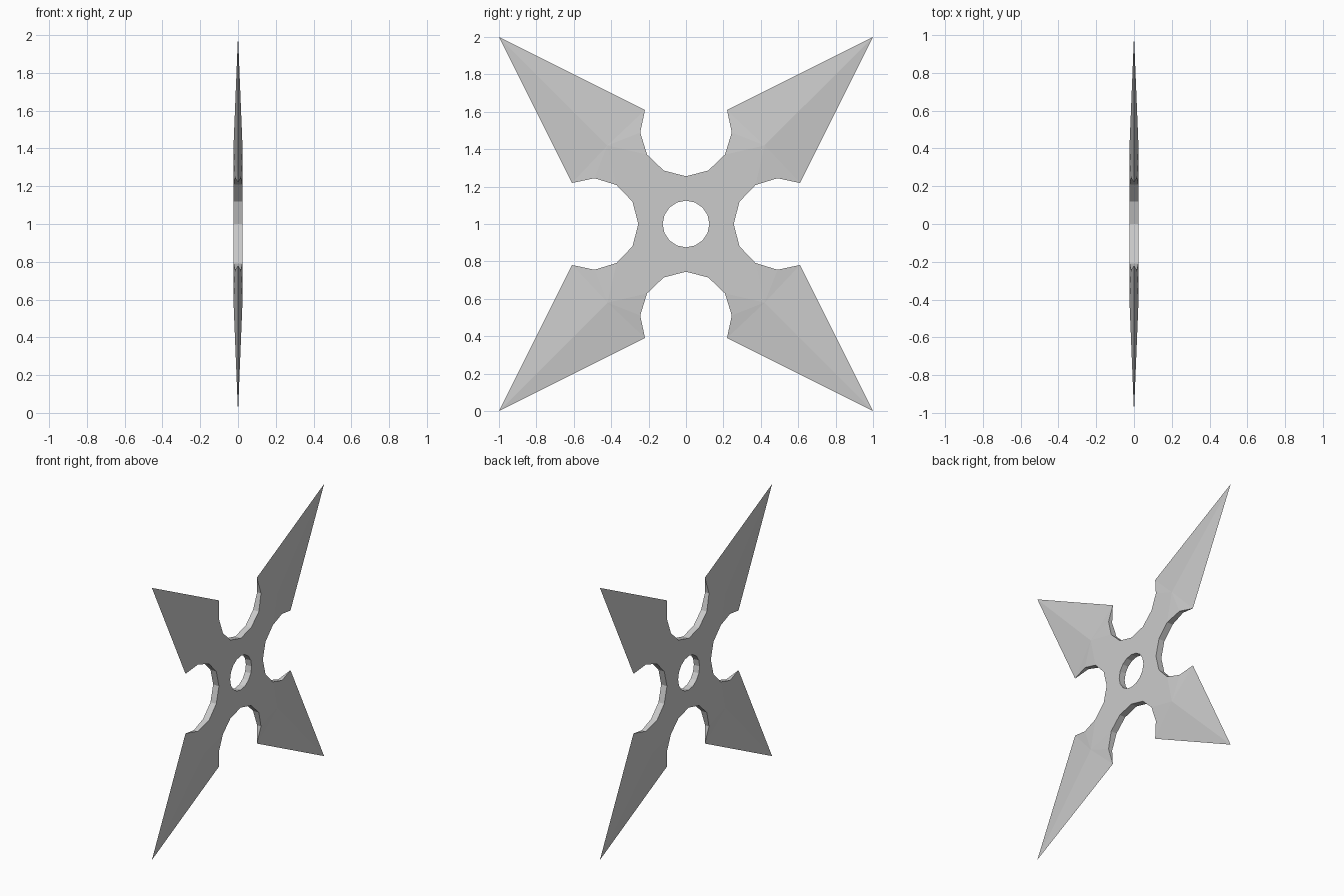
import bpy, bmesh
from math import sin, cos, radians, pi
from mathutils import Vector

if "Cube" in bpy.data.objects:
    bpy.data.objects.remove(bpy.data.objects["Cube"])

HALF = 0.0235        # half thickness of the flat hub
NOTCH_R = 0.245      # round notch between two blades, centred 0.5 from the hub
HOLE_R = 0.125

# One eighth of the outline, from notch bottom to blade diagonal: (y, z, half thickness)
def arc_point(i):
    a = radians(270 + 116.57 * i / 4)
    y, z = NOTCH_R * cos(a), 0.5 + NOTCH_R * sin(a)
    bevel = 0.5 + 0.5 * y - z                  # distance inside the sharp blade edge
    h = HALF * min(1, max(0, bevel / 0.2))
    return (y, z, 0 if i == 4 else h)

arc = [arc_point(i) for i in range(5)]
tip = (1, 1, 0)
ridge = (0.42, 0.42, HALF)
neck = (0.22, 0.22, HALF)
hole = [(HOLE_R * sin(t * pi / 8), HOLE_R * cos(t * pi / 8), HALF) for t in range(3)]

faces = [
    (tip, arc[4], ridge),
    (ridge, arc[4], arc[3]),
    (ridge, arc[3], arc[2]),
    (ridge, arc[2], neck),
    (neck, arc[2], arc[1]),
    (neck, arc[1], arc[0]),
    (neck, arc[0], hole[0], hole[1]),
    (neck, hole[1], hole[2]),
]
walls = list(zip(arc, arc[1:])) + list(zip(hole, hole[1:]))

bm = bmesh.new()

def add(points):
    bm.faces.new([bm.verts.new(p) for p in points])

# Repeat the eighth around the hub, mirrored within each quarter
for quarter in range(4):
    c, s = round(cos(quarter * pi / 2)), round(sin(quarter * pi / 2))
    for m in (1, -1):
        def place(p, side):
            y, z = p[0] * m, p[1]
            return Vector((side * p[2], y * c - z * s, y * s + z * c + 1))
        for side in (1, -1):
            for f in faces:
                add([place(p, side) for p in f])
        for a, b in walls:
            add([place(a, 1), place(b, 1), place(b, -1), place(a, -1)])

bmesh.ops.remove_doubles(bm, verts=bm.verts, dist=1e-4)
bmesh.ops.recalc_face_normals(bm, faces=bm.faces)

mesh = bpy.data.meshes.new("throwing_star")
bm.to_mesh(mesh)
bm.free()
star = bpy.data.objects.new("throwing_star", mesh)
bpy.context.collection.objects.link(star)
